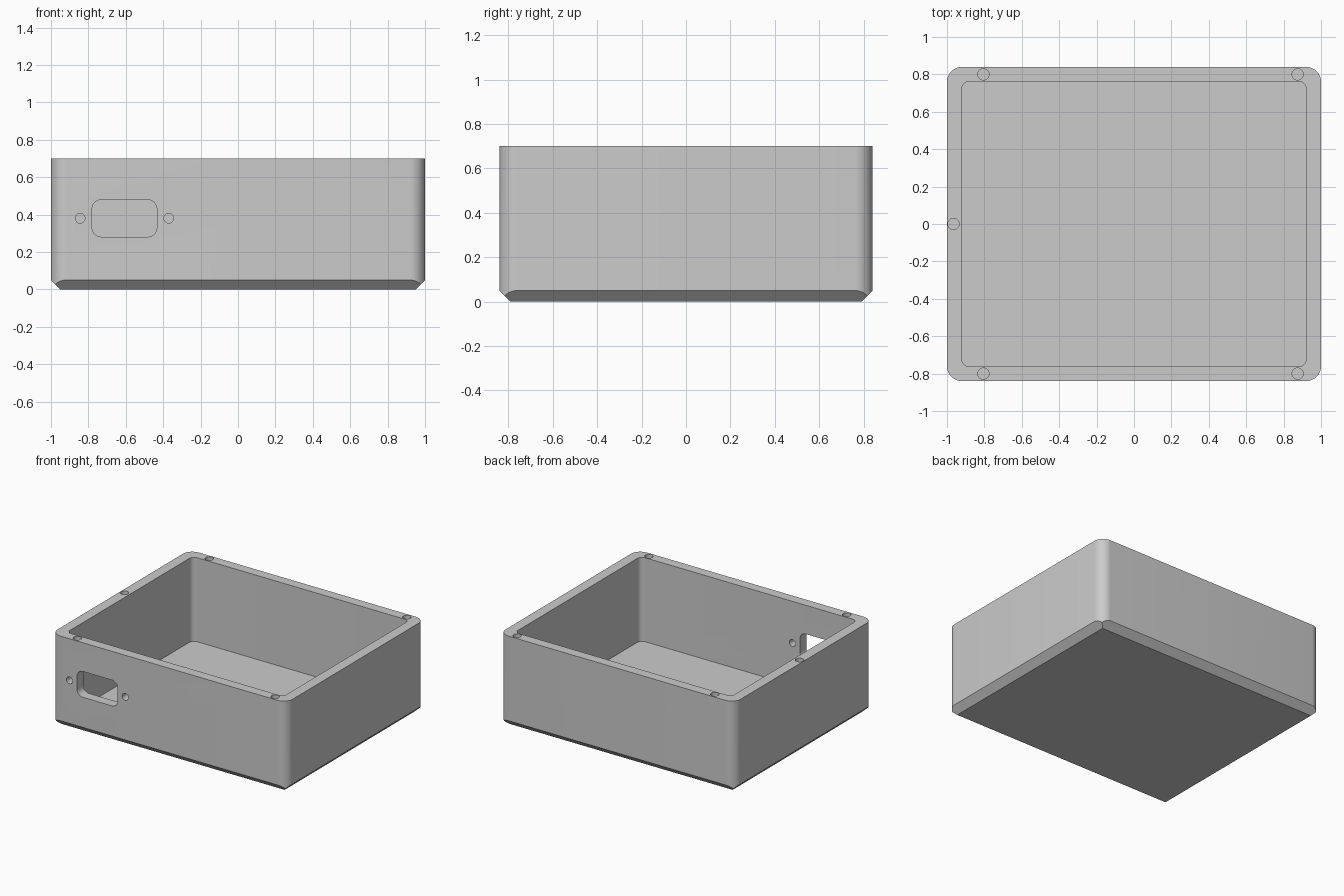
import bpy, bmesh
from math import sin, cos, pi, radians
from mathutils import Matrix

if "Cube" in bpy.data.objects:
    bpy.data.objects.remove(bpy.data.objects["Cube"], do_unlink=True)

grey = bpy.data.materials.new("plain grey")
grey.use_nodes = True
colour = (0.6, 0.6, 0.6, 1)
grey.diffuse_color = colour
grey.node_tree.nodes["Principled BSDF"].inputs["Base Color"].default_value = colour

WIDTH, DEPTH, HEIGHT = 1.0, 0.84, 0.70   # half width, half depth, full height
CHAMFER, FLOOR = 0.05, 0.055


def add_object(name, bm):
    bmesh.ops.recalc_face_normals(bm, faces=bm.faces)
    mesh = bpy.data.meshes.new(name)
    bm.to_mesh(mesh)
    bm.free()
    mesh.materials.append(grey)
    obj = bpy.data.objects.new(name, mesh)
    bpy.context.collection.objects.link(obj)
    return obj


def rounded_prism(name, half_w, half_h, radius, low, high, steps=10, matrix=Matrix()):
    """Rounded rectangle extruded from low to high along its own z."""
    bm = bmesh.new()
    verts = []
    for corner, (sx, sy) in enumerate([(1, 1), (-1, 1), (-1, -1), (1, -1)]):
        for i in range(steps + 1):
            a = (corner + i / steps) * pi / 2
            verts.append(bm.verts.new((sx * (half_w - radius) + radius * cos(a),
                                       sy * (half_h - radius) + radius * sin(a), low)))
    face = bm.faces.new(verts)
    new = bmesh.ops.extrude_face_region(bm, geom=[face])["geom"]
    bmesh.ops.translate(bm, vec=(0, 0, high - low),
                        verts=[v for v in new if isinstance(v, bmesh.types.BMVert)])
    bmesh.ops.transform(bm, matrix=matrix, verts=bm.verts)
    return add_object(name, bm)


def cylinder(name, radius, length, matrix):
    bm = bmesh.new()
    bmesh.ops.create_cone(bm, cap_ends=True, segments=32, radius1=radius,
                          radius2=radius, depth=length, matrix=matrix)
    return add_object(name, bm)


def tapered_block(name):
    """Block whose straight sides slope in at 45 degrees under the chamfer line."""
    bm = bmesh.new()
    rings = []
    for inset, z in [(CHAMFER, 0), (-0.1, CHAMFER + 0.1), (-0.1, HEIGHT + 0.1)]:
        w, d = WIDTH - inset, DEPTH - inset
        rings.append([bm.verts.new(p) for p in [(w, d, z), (-w, d, z), (-w, -d, z), (w, -d, z)]])
    bm.faces.new(rings[0])
    bm.faces.new(rings[-1])
    for lower, upper in zip(rings, rings[1:]):
        for i in range(4):
            j = (i + 1) % 4
            bm.faces.new((lower[i], lower[j], upper[j], upper[i]))
    return add_object(name, bm)


def apply_boolean(target, cutter, operation="DIFFERENCE"):
    mod = target.modifiers.new(cutter.name, "BOOLEAN")
    mod.operation, mod.object, mod.solver = operation, cutter, "EXACT"
    bpy.context.view_layer.objects.active = target
    bpy.ops.object.modifier_apply(modifier=mod.name)
    bpy.data.objects.remove(cutter, do_unlink=True)


# Outer shell with rounded uprights and straight chamfers underneath
box = rounded_prism("enclosure_box", WIDTH, DEPTH, 0.08, -0.1, HEIGHT)
apply_boolean(box, tapered_block("chamfer_block"), "INTERSECT")

# Inner cavity
apply_boolean(box, rounded_prism("cavity", 0.92, 0.763, 0.04, FLOOR, HEIGHT + 0.1))

# Blind screw holes in the rim
for x, y in [(-0.805, 0.8), (0.875, 0.8), (-0.805, -0.8), (0.875, -0.8), (-0.965, 0)]:
    apply_boolean(box, cylinder("rim_hole", 0.03, 0.4, Matrix.Translation((x, y, HEIGHT))))

# Socket opening in the front wall with a screw hole on each side
upright = Matrix.Rotation(radians(90), 4, "X")
socket_x, socket_z = -0.607, 0.38
apply_boolean(box, rounded_prism("socket_opening", 0.173, 0.099, 0.05, -0.1, 0.1,
                                 matrix=Matrix.Translation((socket_x, -DEPTH, socket_z)) @ upright))
for side in (-1, 1):
    place = Matrix.Translation((socket_x + side * 0.237, -DEPTH, socket_z)) @ upright
    apply_boolean(box, cylinder("socket_screw_hole", 0.026, 0.2, place))

# Smooth rounded corners, sharp edges elsewhere
bpy.ops.object.select_all(action="DESELECT")
box.select_set(True)
bpy.context.view_layer.objects.active = box
bpy.ops.object.shade_smooth_by_angle(angle=radians(30))
